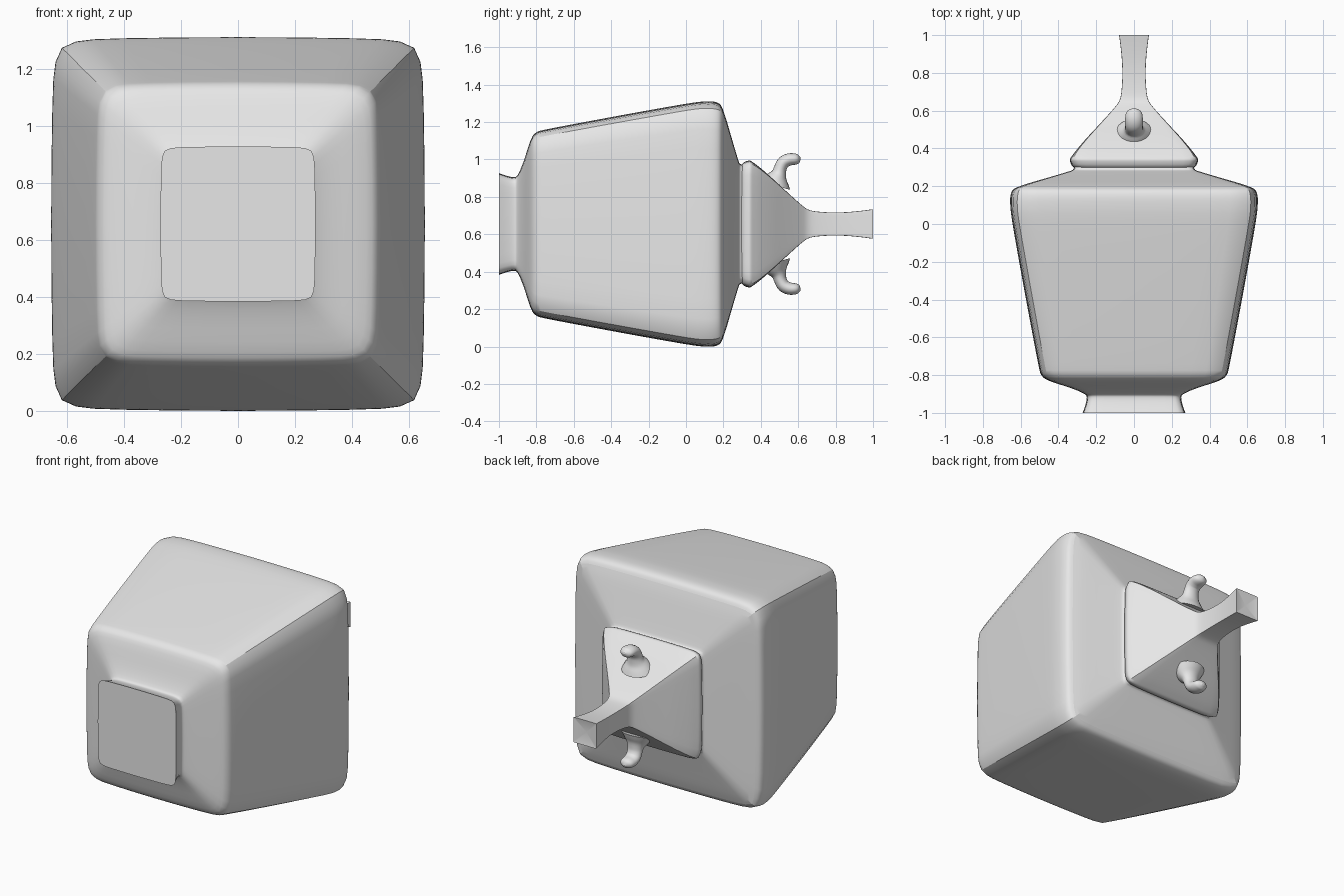
import bpy, bmesh, math
from mathutils import Vector

if "Cube" in bpy.data.objects:
    bpy.data.objects.remove(bpy.data.objects["Cube"])

ZC = 0.655  # height of the long axis

grey = bpy.data.materials.new("plain_grey")
grey.diffuse_color = (0.8, 0.8, 0.8, 1)
grey.use_nodes = True
grey.node_tree.nodes["Principled BSDF"].inputs["Base Color"].default_value = grey.diffuse_color


def spline(pts, steps):
    """Catmull-Rom through the points."""
    pts = [Vector(p) for p in pts]
    out = []
    for i in range(len(pts) - 1):
        p0, p1, p2, p3 = pts[max(i - 1, 0)], pts[i], pts[i + 1], pts[min(i + 2, len(pts) - 1)]
        for s in range(steps):
            t = s / steps
            out.append(0.5 * (2 * p1 + (p2 - p0) * t + (2 * p0 - 5 * p1 + 4 * p2 - p3) * t * t
                              + (3 * p1 - p0 - 3 * p2 + p3) * t ** 3))
    return out + [pts[-1]]


def square_ring(y, half, drop):
    """Bowed square section whose corners sit 'drop' inside the side middles."""
    half_ts = [0.35, 0.65, 0.82, 0.92]
    ts = [-1] + [-t for t in reversed(half_ts)] + [0] + half_ts
    c = half - drop
    ring = []
    for k in range(4):
        ca, sa = round(math.cos(k * math.pi / 2)), round(math.sin(k * math.pi / 2))
        for t in ts:
            u, v = c * t, half - drop * (0.25 * t * t + 0.75 * t ** 16)
            ring.append(Vector((u * ca + v * sa, y, ZC - u * sa + v * ca)))
    return ring


def loft(name, rings, ridge=None, creases=(), dish=0.0):
    """Skin rings, cap both ends; ridge(y) marks sharp corner lines."""
    bm = bmesh.new()
    rows = [[bm.verts.new(p) for p in r] for r in rings]
    n = len(rows[0])
    for a, b in zip(rows, rows[1:]):
        for i in range(n):
            j = (i + 1) % n
            bm.faces.new((a[i], a[j], b[j], b[i]))
    bm.faces.new(rows[0])
    end = bm.faces.new(rows[-1])
    if dish:  # hollowed end
        mid = bmesh.ops.poke(bm, faces=[end])["verts"][0]
        mid.co.y -= dish
    bmesh.ops.recalc_face_normals(bm, faces=bm.faces[:])
    for f in bm.faces:
        f.smooth = True
    if ridge:
        for a, b in zip(rows, rows[1:]):
            for i in range(0, n, n // 4):
                if ridge(a[i].co.y):
                    bm.edges.get((a[i], b[i])).smooth = False
    for r in [rows[0], rows[-1]] + [rows[k] for k in creases]:
        for i in range(n):
            bm.edges.get((r[i], r[(i + 1) % n])).smooth = False
    me = bpy.data.meshes.new(name)
    bm.to_mesh(me)
    bm.free()
    me.materials.append(grey)
    ob = bpy.data.objects.new(name, me)
    bpy.context.collection.objects.link(ob)
    return ob


# Jar body with foot, shoulder and neck: (y, half width, corner drop)
STEPS = 3
foot = [(-1, .272, .015), (-.96, .258, .014), (-.92, .25, .014), (-.9, .262, .014),
        (-.87, .33, .018), (-.83, .45, .028), (-.8, .49, .033), (-.74, .507, .034),
        (-.5, .553, .035), (-.2, .608, .036), (.02, .646, .036), (.1, .655, .037),
        (.15, .654, .038), (.18, .642, .034), (.195, .618, .024)]
shoulder = [(.195, .618, .024), (.215, .56, .016), (.25, .44, .012), (.28, .34, .01),
            (.29, .322, .01), (.305, .315, .01)]
body_rows = spline(foot, STEPS)
crease_at = len(body_rows) - 1
body_rows += spline(shoulder, STEPS)[1:]
loft("jar_body", [square_ring(*r) for r in body_rows],
     ridge=lambda y: -.8 < y < .2, creases=[crease_at])

# Lid with its square stem
lid = [(.298, .318, .018), (.31, .33, .018), (.33, .338, .018), (.345, .338, .016),
       (.365, .325, .012), (.4, .298, .008), (.46, .246, .005), (.52, .19, .003),
       (.58, .135, .002), (.62, .1, .001), (.65, .079, .001), (.69, .068, .001),
       (.77, .062, .001), (.85, .063, .001), (.93, .07, .001), (1, .079, .001)]
loft("lid_and_stem", [square_ring(*r) for r in spline(lid, STEPS)],
     ridge=lambda y: y > .35, dish=0.015)

# Curled lugs: (y, z, half width in x, half thickness)
hook = [(.475, .86, .1, .085), (.485, .895, .075, .062), (.497, .925, .053, .04),
        (.505, .955, .047, .034), (.522, .985, .047, .034), (.552, 1.0, .047, .033),
        (.582, 1.002, .044, .03), (.6, 1.005, .033, .024), (.612, 1.008, .008, .006)]


def lug(name, sign):
    path = spline(hook, 3)
    rings = []
    for i, p in enumerate(path):
        d = path[min(i + 1, len(path) - 1)] - path[max(i - 1, 0)]
        d = Vector((d[0], d[1])).normalized()
        ring = []
        for k in range(20):
            a = 2 * math.pi * k / 20
            s = p[3] * math.sin(a)
            ring.append(Vector((p[2] * math.cos(a), p[0] - d.y * s,
                                ZC + sign * (p[1] + d.x * s - ZC))))
        rings.append(ring)
    loft(name, rings)


lug("upper_lug", 1)
lug("lower_lug", -1)
